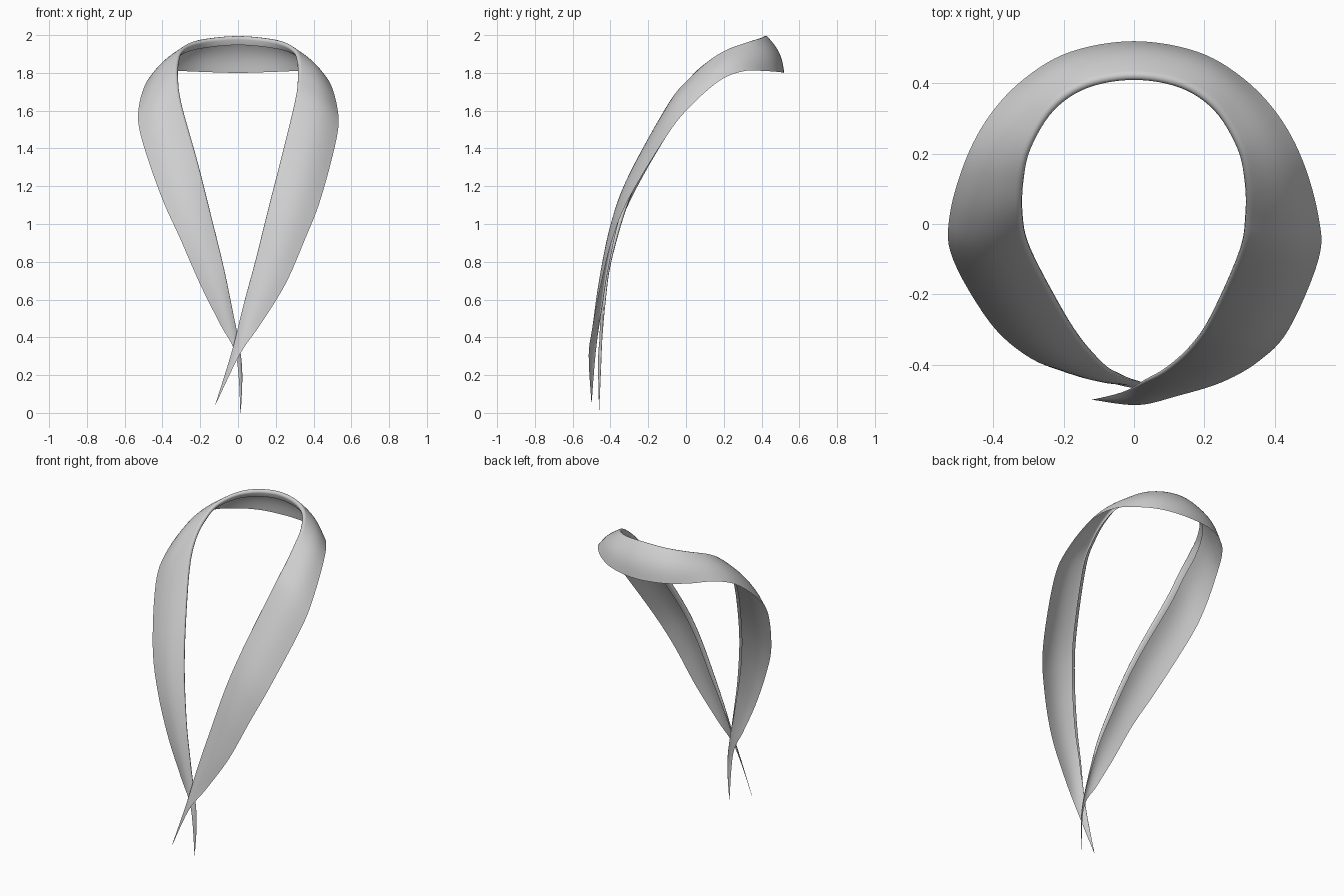
import bpy
import bmesh
import math
from mathutils import Vector

cube = bpy.data.objects.get("Cube")
if cube:
    bpy.data.objects.remove(cube, do_unlink=True)

# Each station pairs the folded neck edge with the loose outer edge
neck_half = [
    ((0, .43, 2), (0, .52, 1.8)),
    ((.14, .405, 1.99), (.18, .49, 1.805)),
    ((.24, .335, 1.97), (.31, .415, 1.81)),
    ((.305, .22, 1.93), (.41, .31, 1.81)),
    ((.325, .12, 1.87), (.48, .18, 1.76)),
    ((.325, .02, 1.78), (.525, .02, 1.62)),
]
left_lapel = [
    ((.305, -.09, 1.65), (.525, -.1, 1.47)),
    ((.22, -.275, 1.31), (.44, -.3, 1.14)),
    ((.16, -.36, 1.08), (.355, -.39, .92)),
    ((.09, -.42, .8), (.25, -.45, .68)),
    ((.03, -.45, .58), (.12, -.49, .47)),
    ((-.035, -.48, .32), (.01, -.515, .31)),
    ((-.12, -.5, .045), (-.118, -.5, .045)),
]
right_lapel = [
    ((-.3, -.08, 1.63), (-.515, -.1, 1.47)),
    ((-.215, -.24, 1.33), (-.41, -.28, 1.155)),
    ((-.15, -.34, 1.075), (-.305, -.375, .92)),
    ((-.085, -.41, .81), (-.2, -.42, .68)),
    ((-.04, -.435, .6), (-.095, -.445, .47)),
    ((.02, -.45, .27), (-.01, -.465, .3)),
    ((.015, -.46, 0), (.013, -.46, 0)),
]


def mirrored(station):
    return tuple((-x, y, z) for x, y, z in station)


def smooth_path(points, steps):
    """Pass a smooth curve through the points."""
    points = [Vector(p) for p in points]
    padded = [points[0]] + points + [points[-1]]
    path = []
    for a, b, c, d in zip(padded, padded[1:], padded[2:], padded[3:]):
        for i in range(steps):
            t = i / steps
            path.append(b + (c - a) * t / 2
                        + (a * 2 - b * 5 + c * 4 - d) * t ** 2 / 2
                        + (b * 3 - a - c * 3 + d) * t ** 3 / 2)
    return path + [points[-1]]


def cross_section(inner, outer, tangent):
    """Rolled lip, then a gently arched band out to the loose edge."""
    across = outer - inner
    width = across.length
    across.normalize()
    normal = tangent.cross(across).normalized()
    roll = min(1, width / .2) * (.3 + .35 * inner.z)
    radius = .014 * roll
    ring = [inner + across * .045 * roll - normal * radius * 2]
    for i in range(5):
        angle = math.pi * i / 4
        ring.append(inner + across * radius * (1 - math.sin(angle))
                    - normal * radius * (1 + math.cos(angle)))
    start = min(radius, width / 2)
    for i in range(1, 9):
        t = i / 8
        arch = .09 * width * math.sin(math.pi * t)
        ring.append(inner + across * (start + (width - start) * t) + normal * arch)
    return ring


# Collar band: one sheet swept from the right tip, round the neck, to the left tip
stations = right_lapel[::-1] + [mirrored(s) for s in neck_half[:0:-1]]
stations += neck_half + left_lapel
inner_path = smooth_path([s[0] for s in stations], 6)
outer_path = smooth_path([s[1] for s in stations], 6)

bm = bmesh.new()
rings = []
last = len(inner_path) - 1
for i, (inner, outer) in enumerate(zip(inner_path, outer_path)):
    before, after = max(i - 1, 0), min(i + 1, last)
    tangent = inner_path[after] - inner_path[before]
    tangent += outer_path[after] - outer_path[before]
    rings.append([bm.verts.new(p) for p in cross_section(inner, outer, tangent)])
for ring, following in zip(rings, rings[1:]):
    for j in range(len(ring) - 1):
        bm.faces.new((ring[j], ring[j + 1], following[j + 1], following[j]))
bmesh.ops.recalc_face_normals(bm, faces=bm.faces)
if sum(f.normal.y * f.calc_area() for f in bm.faces) > 0:
    bmesh.ops.reverse_faces(bm, faces=bm.faces)

mesh = bpy.data.meshes.new("collar_band")
bm.to_mesh(mesh)
bm.free()
collar = bpy.data.objects.new("collar_band", mesh)
bpy.context.collection.objects.link(collar)

# Pale grey cloth
cloth = bpy.data.materials.new("pale_grey_cloth")
cloth.use_nodes = True
grey = (.62, .62, .62, 1)
cloth.diffuse_color = grey
cloth.node_tree.nodes["Principled BSDF"].inputs["Base Color"].default_value = grey
mesh.materials.append(cloth)

bpy.context.view_layer.objects.active = collar
collar.select_set(True)
bpy.ops.object.shade_smooth_by_angle(angle=math.radians(60))
